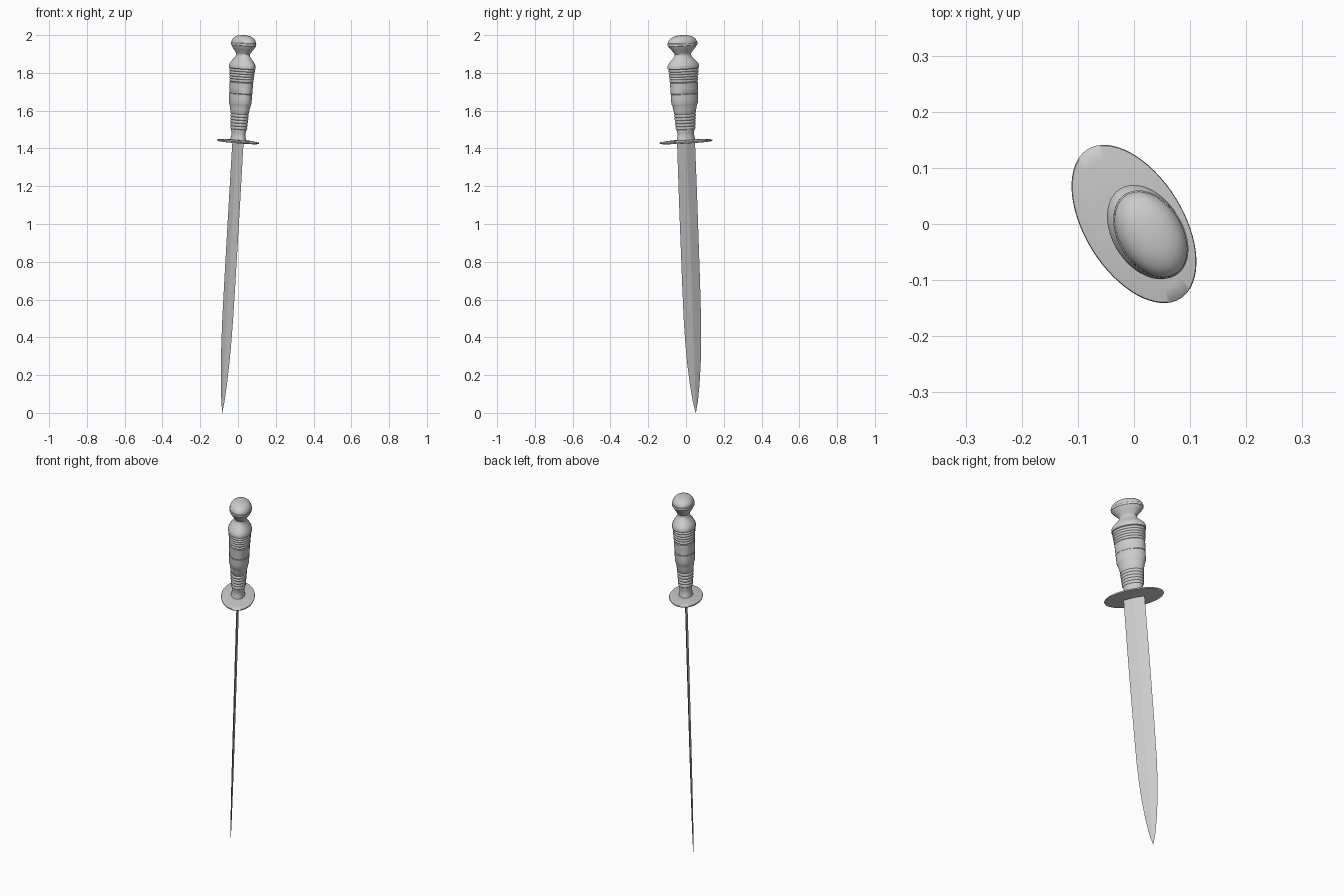
import bpy, bmesh, math
from mathutils import Vector, Matrix

if "Cube" in bpy.data.objects:
    bpy.data.objects.remove(bpy.data.objects["Cube"])

# Dagger frame: local z runs up the leaning axis, local x across the blade's width
axis = Vector((0.058, -0.036, 1)).normalized()
wide = Vector((-0.53, 0.85, 0))
wide = (wide - axis * wide.dot(axis)).normalized()
side = axis.cross(wide)
FRAME = Matrix((wide, side, axis)).transposed().to_4x4()
FRAME.translation = (0, 0, 1.437)


def finish(bm, name, angle):
    bmesh.ops.recalc_face_normals(bm, faces=bm.faces)
    bm.transform(FRAME)
    mesh = bpy.data.meshes.new(name)
    bm.to_mesh(mesh)
    bm.free()
    ob = bpy.data.objects.new(name, mesh)
    bpy.context.collection.objects.link(ob)
    bpy.ops.object.select_all(action='DESELECT')
    ob.select_set(True)
    bpy.context.view_layer.objects.active = ob
    bpy.ops.object.shade_smooth_by_angle(angle=math.radians(angle))
    return ob


def loft(rings, name, angle):
    """Skin equal-length rings of points and cap both ends."""
    bm = bmesh.new()
    loops = [[bm.verts.new(p) for p in r] for r in rings]
    n = len(loops[0])
    for a, b in zip(loops, loops[1:]):
        for i in range(n):
            j = (i + 1) % n
            bm.faces.new((a[i], a[j], b[j], b[i]))
    bm.faces.new(loops[0][::-1])
    bm.faces.new(loops[-1])
    bmesh.ops.remove_doubles(bm, verts=bm.verts, dist=1e-5)
    return finish(bm, name, angle)


def turned(profile, flat, name, angle=35, n=64):
    """Oval turning: profile of (half width, height), squashed by flat."""
    turns = [2 * math.pi * i / n for i in range(n)]
    rings = [[(r * math.cos(t), r * flat * math.sin(t), z) for t in turns]
             for r, z in profile]
    return loft(rings, name, angle)


def ribs(r0, z0, r1, z1, count, depth=0.005):
    """Rounded rings separated by grooves."""
    pts, steps = [], 6
    for k in range(count * steps + 1):
        f = k / (count * steps)
        bulge = abs(math.sin(math.pi * f * count)) ** 0.6
        pts.append((r0 + (r1 - r0) * f - depth * (1 - bulge), z0 + (z1 - z0) * f))
    return pts


# Blade: diamond section, tapering to a leaf-shaped point
blade = [(0.056, 0.0065, 0.005), (0.057, 0.0065, -0.35), (0.056, 0.006, -0.75),
         (0.054, 0.0055, -0.95), (0.049, 0.005, -1.08), (0.042, 0.0045, -1.18),
         (0.030, 0.0035, -1.29), (0.016, 0.0025, -1.38), (0.0008, 0.0004, -1.44)]
loft([[(w, 0, z), (0, t, z), (-w, 0, z), (0, -t, z)] for w, t, z in blade], "blade", 3)

# Guard: thin oval plate, slightly domed on top
guard = [(0.145, -0.006), (0.154, -0.005), (0.157, -0.001), (0.155, 0.002),
         (0.13, 0.005), (0.09, 0.008), (0.04, 0.009)]
turned(guard, 0.56, "guard", 50)

# Grip: flared foot, ribbed bands, swelling middle, shoulder and neck
grip = [(0.055, 0.0), (0.052, 0.015), (0.048, 0.03), (0.047, 0.045), (0.052, 0.060)]
grip += ribs(0.057, 0.064, 0.063, 0.145, 5)
grip += [(0.062, 0.150), (0.066, 0.172), (0.071, 0.192), (0.073, 0.196), (0.076, 0.202),
         (0.077, 0.225), (0.078, 0.252), (0.076, 0.254), (0.078, 0.256), (0.079, 0.285),
         (0.080, 0.312)]
grip += ribs(0.081, 0.316, 0.088, 0.385, 5)
grip += [(0.090, 0.388), (0.091, 0.398), (0.088, 0.409), (0.078, 0.422), (0.063, 0.437),
         (0.051, 0.449), (0.047, 0.457), (0.047, 0.466), (0.052, 0.472)]
turned(grip, 0.68, "grip")

# Pommel: rounded knob with a raised band at its widest point
pommel = [(0.046, 0.464), (0.053, 0.474), (0.068, 0.490), (0.079, 0.502), (0.082, 0.508),
          (0.085, 0.510), (0.0855, 0.522), (0.083, 0.524)]
for i in range(1, 11):
    a = math.pi / 2 * i / 10
    pommel.append((max(0.083 * math.cos(a) ** 0.85, 0.001), 0.524 + 0.040 * math.sin(a)))
turned(pommel, 0.68, "pommel")
